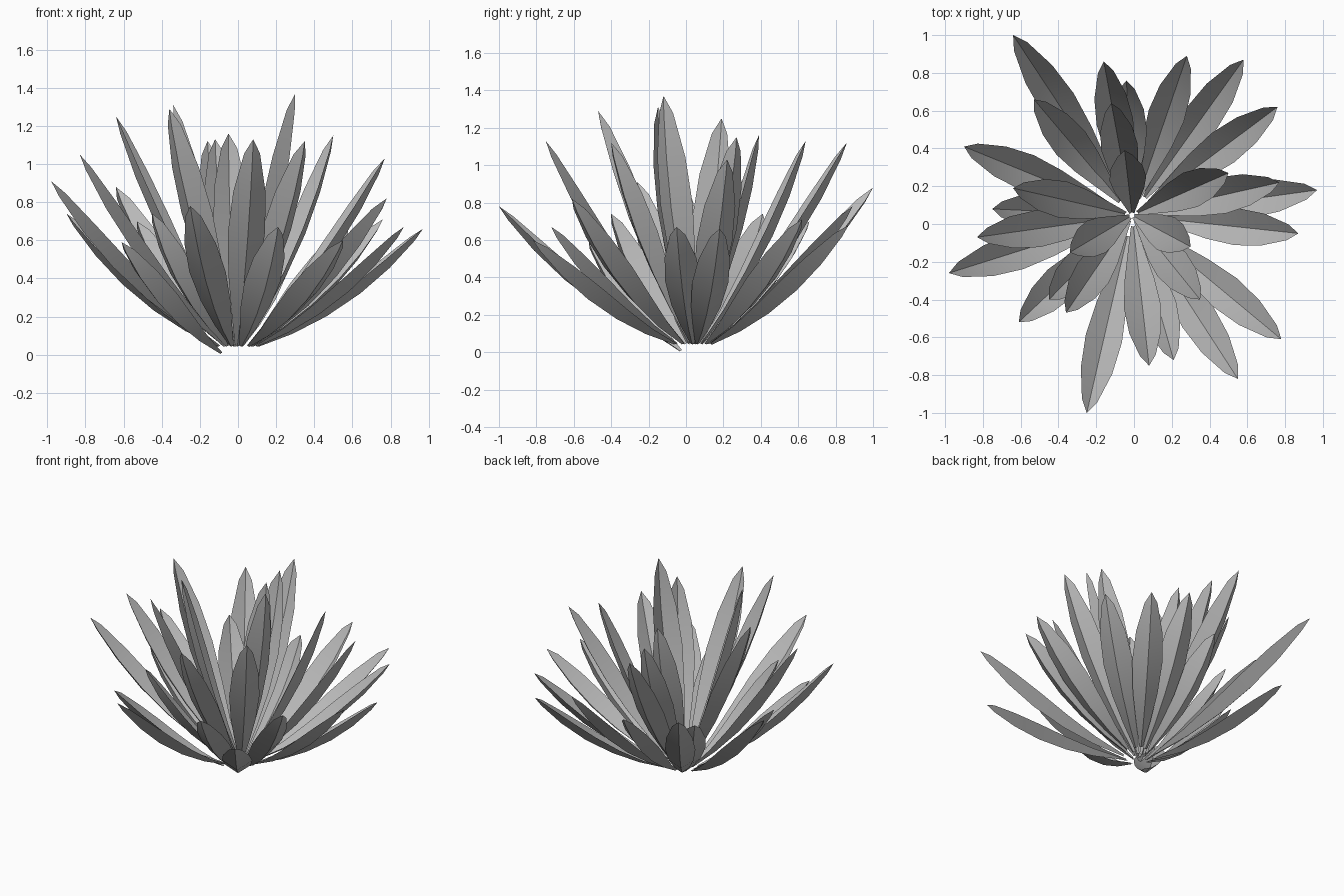
import bpy
import bmesh
import math
from mathutils import Vector

cube = bpy.data.objects.get("Cube")
if cube:
    bpy.data.objects.remove(cube, do_unlink=True)

leaf_grey = bpy.data.materials.new("leaf_grey")
leaf_grey.use_nodes = True
leaf_grey.diffuse_color = (.48, .48, .48, 1)
leaf_grey.node_tree.nodes["Principled BSDF"].inputs["Base Color"].default_value = (.48, .48, .48, 1)

UP = Vector((0, 0, 1))

# Ring name: (bow of the leaves, height of their bases, leaf tips)
RINGS = {
    "outer_leaf": (.11, .045, [
        (-.64, 1, .88), (-.04, .76, .65), (.28, .89, .78), (.58, .87, .68),
        (.76, .62, .71), (.97, .18, .66), (.87, -.05, .67), (.78, -.61, .82),
        (.55, -.82, .6), (.21, -.72, .67), (-.25, -1, .78),
        (-.45, -.4, .74), (-.98, -.26, .91), (-.75, .08, .65), (-.9, .41, .74),
        (-.53, .66, .7)]),
    "lowest_leaf": (.11, .008, [(-.61, -.52, .59)]),
    "middle_leaf": (.08, .045, [
        (-.16, .86, 1.12), (.77, .22, 1.03), (.08, -.75, 1.13), (-.83, -.07, 1.05),
        (-.12, .64, 1.13), (.5, .27, 1.15)]),
    "inner_leaf": (.055, .05, [
        (.35, -.4, 1.12), (.3, -.12, 1.37), (-.36, -.47, 1.29), (-.34, -.15, 1.31),
        (-.64, .19, 1.25), (-.05, .39, 1.16)]),
}

# Half width along a leaf: (curve position, half width)
OUTLINE = [(0, .012), (.2, .047), (.4, .08), (.6, .098), (.78, .085), (.94, .042)]


def make_leaf(name, tip, bow, base_height):
    """A curved, channelled leaf with a creased midrib, ending in a point."""
    tip = Vector(tip)
    heart = Vector((-.01, .045, base_height))
    out = Vector((tip.x - heart.x, tip.y - heart.y, 0))
    steep = math.atan2(tip.z, out.length)
    out.normalize()
    side = out.cross(UP)
    base = heart + out * .17 * math.cos(steep) ** 2
    chord = tip - base
    # The control point pulls the lower part of the leaf outward and down
    sag = side.cross(chord.normalized())
    if sag.z > 0:
        sag.negate()
    control = base.lerp(tip, .42) + sag * chord.length * bow

    bm = bmesh.new()
    rows = []
    for t, half in OUTLINE:
        s = 1 - t
        centre = base * s * s + control * 2 * s * t + tip * t * t
        tangent = ((control - base) * s + (tip - control) * t).normalized()
        normal = side.cross(tangent)
        if normal.z < 0:
            normal.negate()
        rim = centre + normal * half * .35
        rows.append([bm.verts.new(p) for p in (
            rim - side * half, centre - normal * half * .3, rim + side * half)])
    for lower, upper in zip(rows, rows[1:]):
        for i in range(2):
            bm.faces.new((lower[i], lower[i + 1], upper[i + 1], upper[i]))
    point = bm.verts.new(tip)
    for i in range(2):
        bm.faces.new((rows[-1][i], rows[-1][i + 1], point))
    # Make every face look toward the inside of the rosette
    for face in bm.faces:
        face.normal_update()
        if face.normal.dot(sag) > 0:
            face.normal_flip()
    mesh = bpy.data.meshes.new(name)
    bm.to_mesh(mesh)
    bm.free()
    mesh.materials.append(leaf_grey)
    leaf = bpy.data.objects.new(name, mesh)
    bpy.context.collection.objects.link(leaf)
    return leaf


bpy.ops.object.select_all(action="DESELECT")
for ring, (bow, base_height, tips) in RINGS.items():
    for number, tip in enumerate(tips, start=1):
        leaf = make_leaf(f"{ring}_{number}", tip, bow, base_height)
        leaf.select_set(True)
        bpy.context.view_layer.objects.active = leaf

# Soft along each half, sharp at the midrib
bpy.ops.object.shade_smooth_by_angle(angle=math.radians(25))
